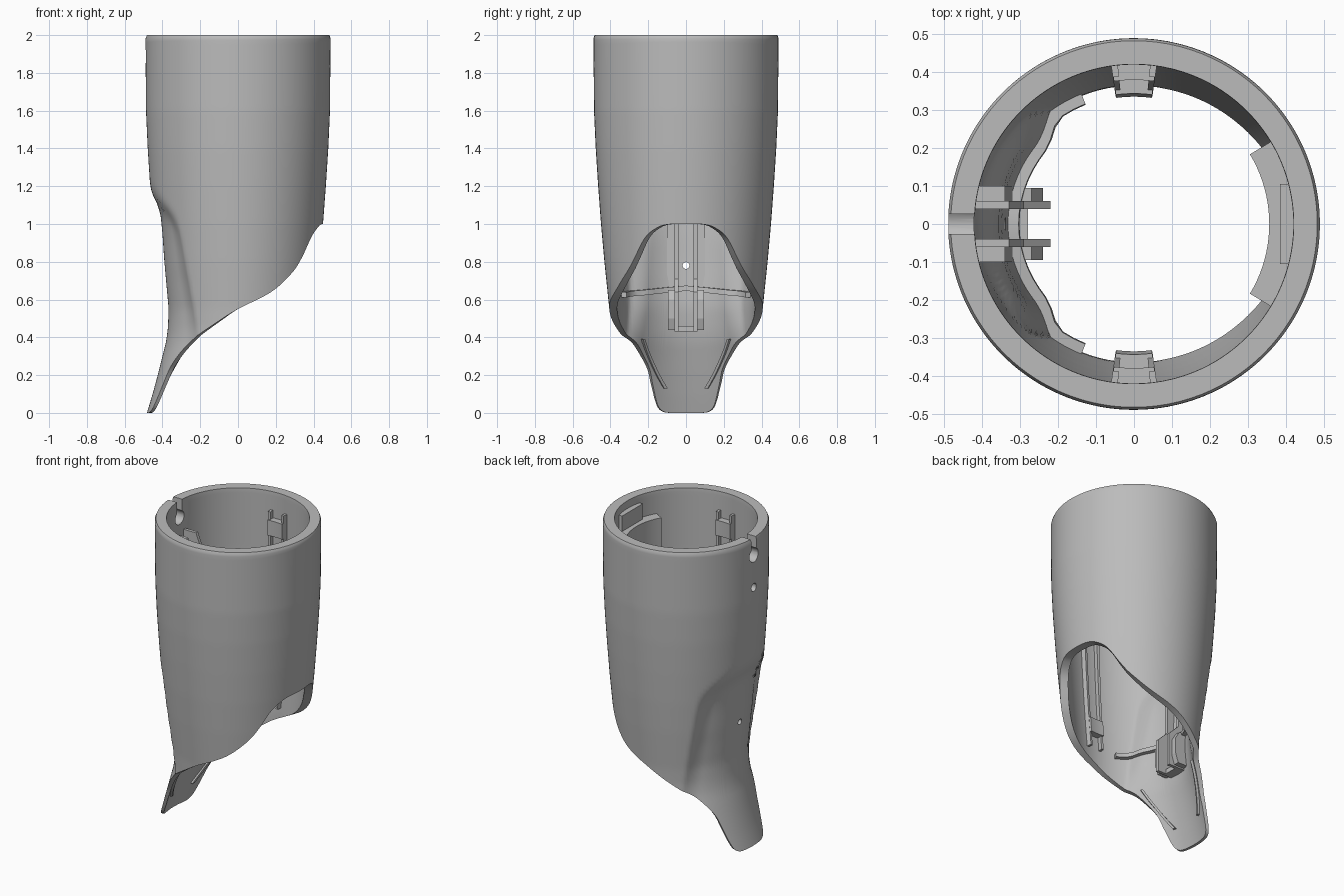
import bpy, bmesh, math
from mathutils import Vector

old = bpy.data.objects.get("Cube")
if old:
    bpy.data.objects.remove(old, do_unlink=True)

grey = bpy.data.materials.new("plain_grey")
grey.use_nodes = True
COLOUR = (0.5, 0.5, 0.5, 1)
grey.diffuse_color = COLOUR
grey.node_tree.nodes["Principled BSDF"].inputs["Base Color"].default_value = COLOUR

# Profiles as (height, value)
BODY = [(0, .482), (.1, .452), (.2, .425), (.3, .405), (.45, .4), (.55, .406), (.8, .432),
        (1, .45), (1.2, .465), (1.4, .478), (1.6, .487), (1.985, .49), (2, .483)]
RECESS = [(0, .482), (.1, .452), (.2, .425), (.3, .4), (.38, .38), (.45, .371), (.55, .367),
          (.8, .39), (.95, .4), (1.05, .41), (1.1, .425), (1.15, .45), (1.2, .465)]
WALL = [(0, .018), (.15, .022), (.45, .035), (.6, .045), (1.2, .055), (1.985, .07), (2, .062)]
# Lower rim as (degrees from the tongue, height)
RIM = [(0, 0), (8, 0), (14, .004), (18, .025), (21, .07), (25, .15), (31, .25), (45, .355),
       (60, .42), (75, .485), (90, .55), (115, .64), (132, .74), (141, .82), (151, .93),
       (160, .98), (168, .998), (180, 1)]


def lookup(table, z):
    if z <= table[0][0]:
        return table[0][1]
    for (a, u), (b, v) in zip(table, table[1:]):
        if z <= b:
            return u + (v - u) * (z - a) / (b - a)
    return table[-1][1]


def clamp(v):
    return max(0, min(1, v))


def outer(th, z):
    """Outside radius: tapered body with a sunken area above the tongue."""
    th = abs((th + 180) % 360 - 180)
    base = lookup(BODY, z)
    end = 46 + 20 * clamp(1 - z)
    w = clamp((end - th) / 16)
    w = w * (2 - w) if w < 1 else 1
    shift = .12 * (th / 45) ** 2 * clamp((z - .7) / .3)
    sunk = min(base, lookup(RECESS, z + shift)) if z < 1.2 else base
    return base + (sunk - base) * w


def inner(th, z):
    return outer(th, z) - lookup(WALL, z)


def polar(r, th, z):
    a = math.radians(th)
    return Vector((-r * math.cos(a), r * math.sin(a), z))


def finish(name, bm, smooth=True):
    bmesh.ops.recalc_face_normals(bm, faces=bm.faces)
    mesh = bpy.data.meshes.new(name)
    bm.to_mesh(mesh)
    bm.free()
    mesh.materials.append(grey)
    ob = bpy.data.objects.new(name, mesh)
    bpy.context.collection.objects.link(ob)
    if smooth:
        shade(ob)
    return ob


def shade(ob):
    bpy.ops.object.select_all(action='DESELECT')
    ob.select_set(True)
    bpy.context.view_layer.objects.active = ob
    bpy.ops.object.shade_smooth_by_angle(angle=math.radians(35))


def prism(name, profile, y0, y1):
    """Side profile in x and z, extruded across y."""
    bm = bmesh.new()
    face = bm.faces.new([bm.verts.new((x, y0, z)) for x, z in profile])
    ext = bmesh.ops.extrude_face_region(bm, geom=[face])
    moved = [v for v in ext["geom"] if isinstance(v, bmesh.types.BMVert)]
    bmesh.ops.translate(bm, verts=moved, vec=(0, y1 - y0, 0))
    return finish(name, bm, False)


def box(name, x0, x1, y0, y1, z0, z1):
    return prism(name, [(x0, z0), (x1, z0), (x1, z1), (x0, z1)], y0, y1)


def wall_strip(name, path, depth, dth, dz, steps=12):
    """Bar that follows the inside wall along a path of (degrees, height)."""
    bm = bmesh.new()
    rings = []
    for (t0, z0), (t1, z1) in zip(path, path[1:]):
        for i in range(steps + 1):
            f = i / steps
            th, z = t0 + (t1 - t0) * f, z0 + (z1 - z0) * f
            if rings and i == 0:
                continue
            ring = []
            for side, cut in ((-1, -.008), (1, -.008), (1, depth), (-1, depth)):
                t, h = th + side * dth, z + side * dz
                ring.append(bm.verts.new(polar(inner(t, h) - cut, t, h)))
            rings.append(ring)
    for a, b in zip(rings, rings[1:]):
        for k in range(4):
            bm.faces.new((a[k], a[k - 1], b[k - 1], b[k]))
    bm.faces.new(rings[0])
    bm.faces.new(rings[-1])
    return finish(name, bm)


def rim_columns(sub=7):
    """Smooth curve through the rim points, mirrored to the other side."""
    p = [Vector(q) for q in [RIM[0]] + RIM + [RIM[-1]]]
    half = []
    for a, b, c, d in zip(p, p[1:], p[2:], p[3:]):
        for i in range(sub):
            t = i / sub
            half.append(.5 * (2 * b + (c - a) * t + (2 * a - 5 * b + 4 * c - d) * t * t
                              + (3 * b - a - 3 * c + d) * t ** 3))
    half.append(p[-1])
    cols = [(q.x, max(0, q.y)) for q in half]
    return cols + [(-t, z) for t, z in cols[-2:0:-1]]


# Main tube: closed wall between the outside and inside surfaces
bm = bmesh.new()
levels = [i / 54 for i in range(54)] + [.991, 1]
loops = []
for th, low in rim_columns():
    hs = [low + (2 - low) * t for t in levels]
    pts = [polar(outer(th, z), th, z) for z in hs] + [polar(inner(th, z), th, z) for z in reversed(hs)]
    loops.append([bm.verts.new(q) for q in pts])
for i, a in enumerate(loops):
    b = loops[(i + 1) % len(loops)]
    for k in range(len(a)):
        bm.faces.new((a[k - 1], a[k], b[k], b[k - 1]))
tube = finish("tube_shell", bm, False)

# Keyhole notch and screw holes through the tongue side
cutters = [box("notch_cutter", -.6, -.36, -.026, .026, 1.9, 2.1)]
for z, r in ((1.89, .045), (1.68, .026), (.78, .018)):
    ring = [(r * math.cos(i * math.pi / 10), z + r * math.sin(i * math.pi / 10)) for i in range(20)]
    hole = prism("hole_cutter", ring, -.6, -.28)
    for v in hole.data.vertices:
        v.co = (v.co.y, -v.co.x, v.co.z)
    cutters.append(hole)
for cutter in cutters:
    cutter.data.update()
    bm = bmesh.new()
    bm.from_mesh(cutter.data)
    bmesh.ops.recalc_face_normals(bm, faces=bm.faces)
    bm.to_mesh(cutter.data)
    bm.free()
    cutter.hide_render = True
    bpy.context.view_layer.objects.active = tube
    mod = tube.modifiers.new("cut", 'BOOLEAN')
    mod.operation, mod.solver, mod.object = 'DIFFERENCE', 'EXACT', cutter
    bpy.ops.object.modifier_apply(modifier=mod.name)
    bpy.data.objects.remove(cutter, do_unlink=True)
shade(tube)

# Cross rib and tongue ridges
wall_strip("cross_rib", [(-68, .625), (0, .66), (68, .625)], .028, 0, .014)
for s, side in ((1, "rear"), (-1, "front")):
    wall_strip(side + "_tongue_ridge", [(s * 15, .13), (s * 30, .28), (s * 42, .39)], .014, 1.3, 0)

    # Guide rails and cross tabs on the side walls
    for n, th in enumerate((83, 97)):
        wall_strip(f"{side}_guide_rail_{n + 1}", [(s * th, .64), (s * th, 1.88)], .03, 1.2, 0)
    for n, z in enumerate((.78, 1.78)):
        wall_strip(f"{side}_guide_tab_{n + 1}", [(s * 82, z), (s * 98, z)], .042, 0, .05)

    # Channel walls and flanges above the tongue
    channel = [(-.35, .43), (-.22, .43), (-.22, .64), (-.29, .71), (-.29, 1.7), (-.33, 1.8),
               (-.43, 1.8), (-.42, 1.25), (-.375, 1.05), (-.345, .6)]
    flange = [(-.345, .66), (-.32, .66), (-.34, 1.6), (-.43, 1.6), (-.42, 1.25), (-.375, 1.05)]
    foot = [(-.35, .44), (-.26, .44), (-.24, .5), (-.24, .6), (-.27, .65), (-.345, .65)]
    prism(side + "_channel_wall", channel, s * .04, s * .06)
    prism(side + "_channel_flange", flange, s * .06, s * .1)
    prism(side + "_channel_foot", foot, s * .06, s * .095)
box("channel_floor", -.35, -.28, -.04, .04, .43, .46)

# Inner ledge and stop block opposite the notch
wall_strip("inner_ledge", [(149, 1.7), (211, 1.7)], .065, 0, .15, 20)
box("stop_block", .385, .43, -.105, .105, 1.84, 1.95)
